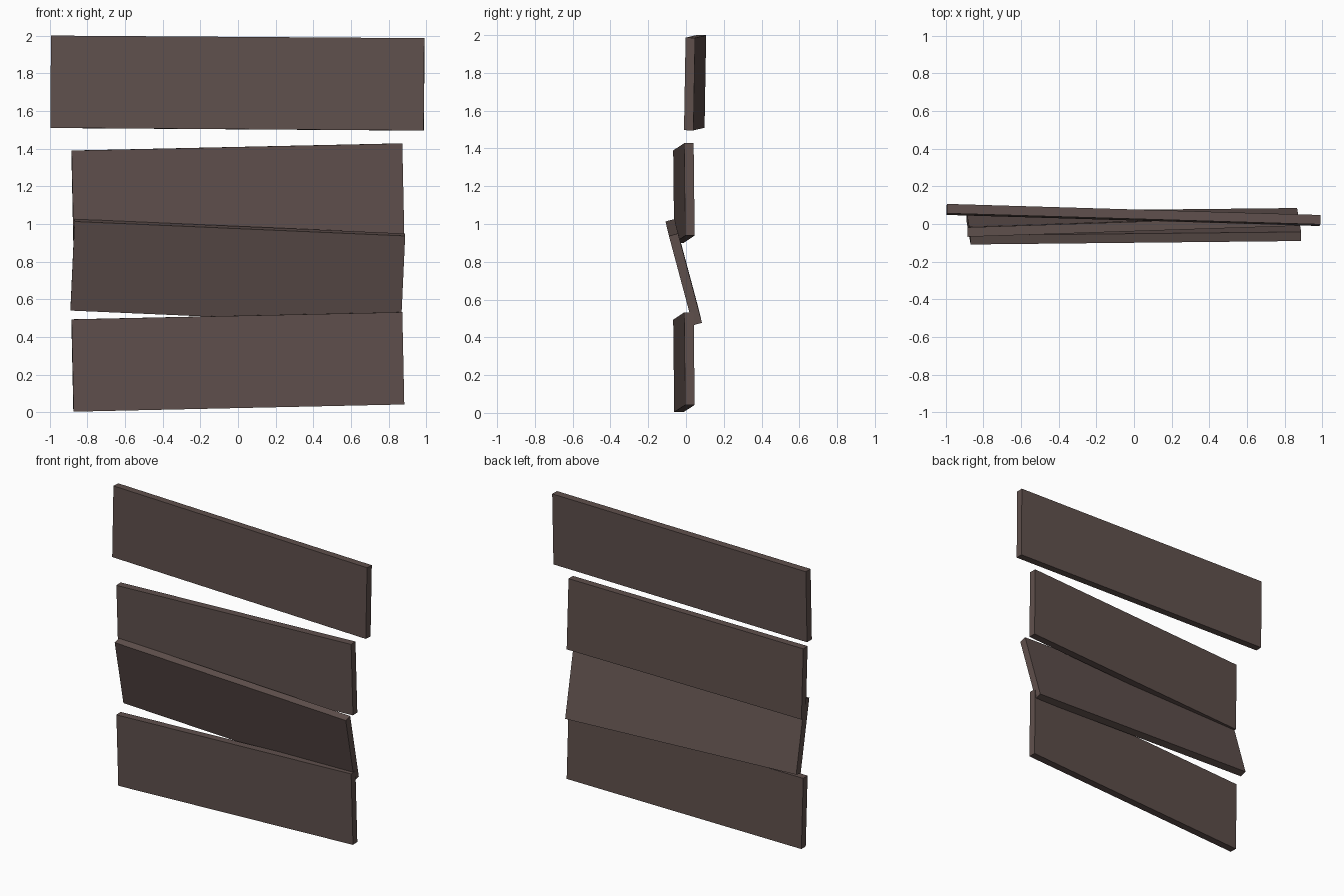
import bpy
from math import radians

if "Cube" in bpy.data.objects:
    bpy.data.objects.remove(bpy.data.objects["Cube"])

wood = bpy.data.materials.new("dark_wood")
wood.diffuse_color = (0.115, 0.08, 0.073, 1)
wood.use_nodes = True
wood.node_tree.nodes["Principled BSDF"].inputs["Base Color"].default_value = wood.diffuse_color


def plank(name, length, centre, tilt, slope, yaw):
    """One board, 0.49 tall and 0.05 thick; angles in degrees."""
    bpy.ops.mesh.primitive_cube_add(
        size=1, location=centre,
        rotation=(radians(tilt), radians(slope), radians(yaw)))
    ob = bpy.context.object
    ob.name = name
    ob.scale = (length, 0.05, 0.49)
    ob.data.materials.append(wood)


# Long, nearly level top board
plank("top_plank", 1.983, (-0.003, 0.048, 1.748), -1.0, 0.4, -1.7)

# Two matching boards, with a crooked loose one between them
plank("upper_plank", 1.757, (-0.001, -0.011, 1.164), 0.6, -1.25, 1.9)
plank("loose_plank", 1.757, (-0.001, -0.012, 0.745), 15, 2.5, 0.6)
plank("bottom_plank", 1.757, (-0.001, -0.011, 0.268), 0.6, -1.25, 1.9)
